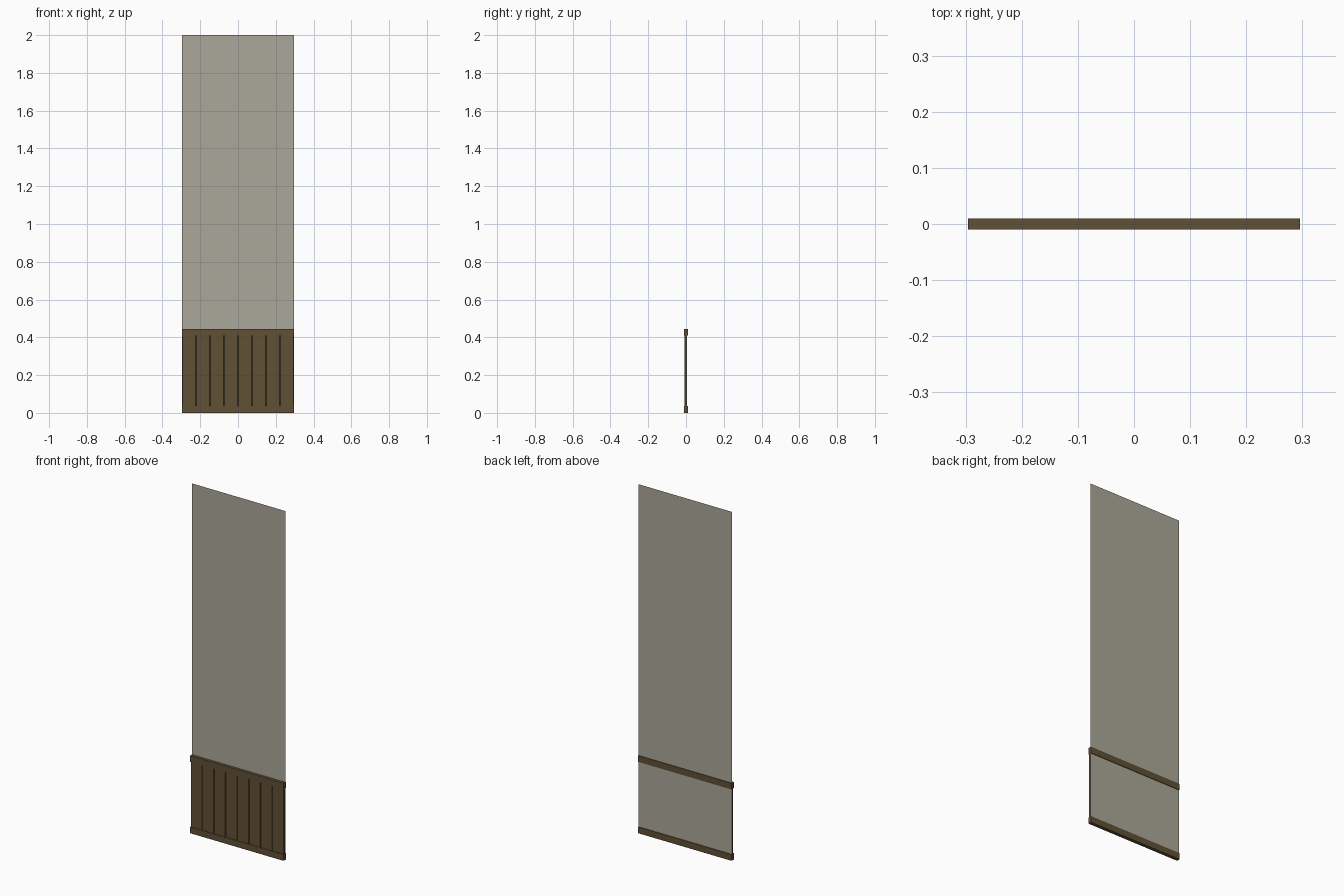
import bpy, bmesh

if "Cube" in bpy.data.objects:
    bpy.data.objects.remove(bpy.data.objects["Cube"])

HALF_W = 0.296
RAIL_H = 0.036
WAINSCOT_H = 0.445
BOARDS = 8


def material(name, color):
    m = bpy.data.materials.new(name)
    m.diffuse_color = color
    m.use_nodes = True
    m.node_tree.nodes["Principled BSDF"].inputs["Base Color"].default_value = m.diffuse_color
    return m


wood = material("dark_wood", (0.12, 0.082, 0.038, 1.0))
pane_mat = material("translucent_pane", (0.41, 0.39, 0.32, 0.6))


def finish(name, bm, mat):
    me = bpy.data.meshes.new(name)
    bmesh.ops.recalc_face_normals(bm, faces=bm.faces)
    bm.to_mesh(me)
    bm.free()
    me.materials.append(mat)
    ob = bpy.data.objects.new(name, me)
    bpy.context.collection.objects.link(ob)
    return ob


def prism(name, profile, z0, z1, mat):
    """Extrude an xy profile from z0 up to z1."""
    bm = bmesh.new()
    face = bm.faces.new([bm.verts.new((x, y, z0)) for x, y in profile])
    top = bmesh.ops.extrude_face_region(bm, geom=[face])["geom"]
    verts = [g for g in top if isinstance(g, bmesh.types.BMVert)]
    bmesh.ops.translate(bm, verts=verts, vec=(0, 0, z1 - z0))
    # extruding keeps the first face only when it has no volume side: restore the base cap
    if not any(all(abs(v.co.z - z0) < 1e-6 for v in f.verts) for f in bm.faces):
        bm.faces.new([v for v in bm.verts if abs(v.co.z - z0) < 1e-6])
    return finish(name, bm, mat)


# top and bottom rails
for name, z in (("bottom_rail", 0), ("top_rail", WAINSCOT_H - RAIL_H)):
    w, d = HALF_W, 0.01
    prism(name, [(-w, -d), (w, -d), (w, d), (-w, d)], z, z + RAIL_H, wood)

# vertical boards with chamfered front edges forming V grooves
pitch = 2 * HALF_W / BOARDS
gap, cham, front, back = 0.001, 0.002, -0.007, 0.006
for i in range(BOARDS):
    x0 = -HALF_W + i * pitch + gap / 2
    x1 = x0 + pitch - gap
    prism(f"board_{i + 1}",
          [(x0, back), (x0, front + cham), (x0 + cham, front),
           (x1 - cham, front), (x1, front + cham), (x1, back)],
          RAIL_H - 0.004, WAINSCOT_H - RAIL_H + 0.004, wood)

# full-height thin pane running behind the boards
bm = bmesh.new()
bm.faces.new([bm.verts.new((x, 0.0063, z)) for x, z in
              ((-HALF_W, 0), (HALF_W, 0), (HALF_W, 2), (-HALF_W, 2))])
finish("pane", bm, pane_mat)
